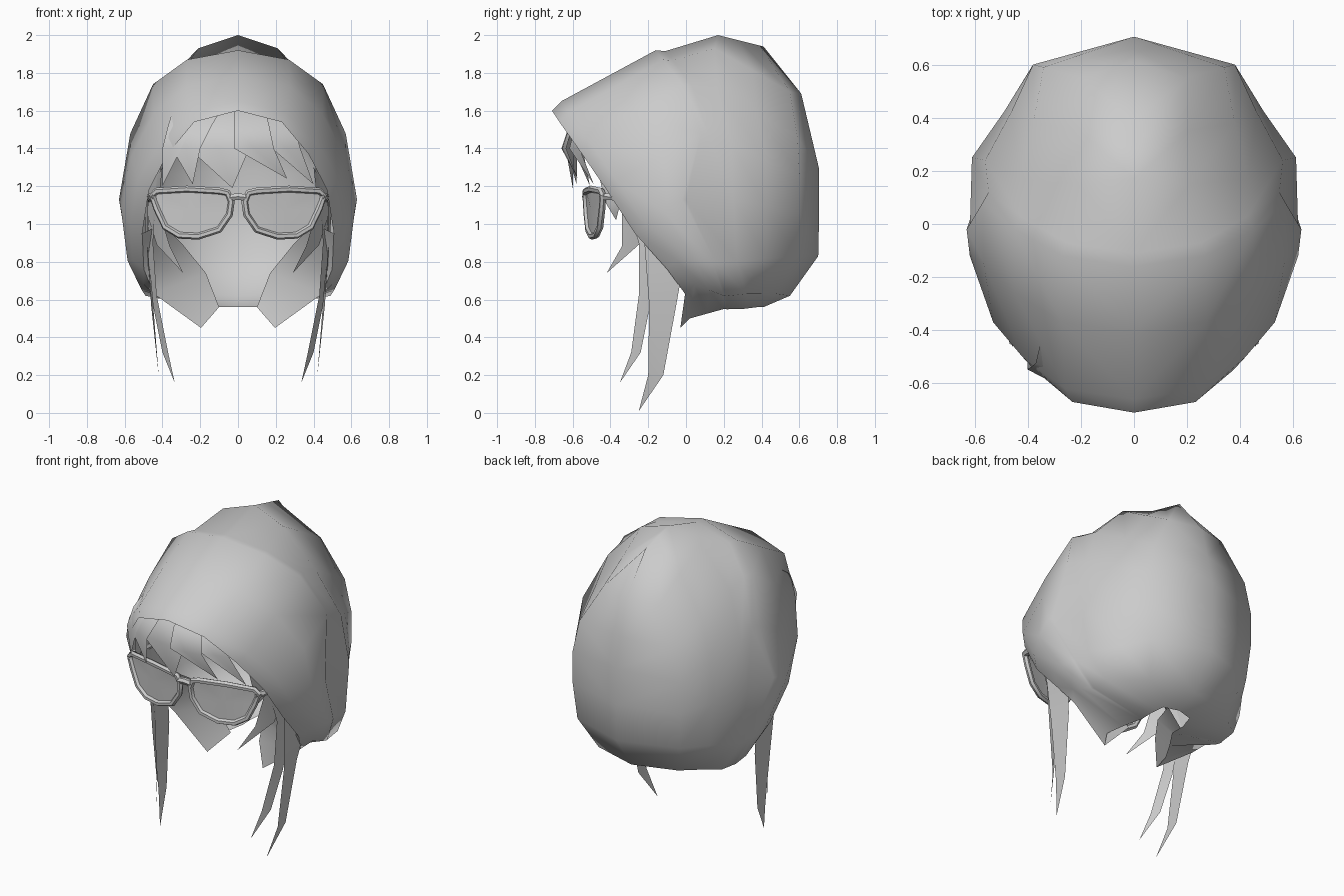
import bpy, bmesh, math
from mathutils import Vector

if "Cube" in bpy.data.objects:
    bpy.data.objects.remove(bpy.data.objects["Cube"])


def finish(obj, angle=60, mirror=True):
    bpy.ops.object.select_all(action='DESELECT')
    obj.select_set(True)
    bpy.context.view_layer.objects.active = obj
    bpy.ops.object.shade_smooth_by_angle(angle=math.radians(angle))
    if mirror:
        m = obj.modifiers.new("Mirror", 'MIRROR')
        m.merge_threshold = 0.002
    return obj


def sheet(name, rows, angle=60, mirror=True):
    """Quad sheet through rows of equally many points."""
    bm = bmesh.new()
    grid = [[bm.verts.new(p) for p in r] for r in rows]
    for a, b in zip(grid, grid[1:]):
        for i in range(len(a) - 1):
            bm.faces.new((a[i], a[i + 1], b[i + 1], b[i]))
    bmesh.ops.remove_doubles(bm, verts=bm.verts, dist=0.0005)
    bmesh.ops.recalc_face_normals(bm, faces=bm.faces)
    me = bpy.data.meshes.new(name)
    bm.to_mesh(me)
    bm.free()
    obj = bpy.data.objects.new(name, me)
    bpy.context.collection.objects.link(obj)
    return finish(obj, angle, mirror)


def tube(name, pts, radius, cyclic=False, mirror=True):
    """Low-sided tube along a path."""
    cu = bpy.data.curves.new(name, 'CURVE')
    cu.dimensions = '3D'
    cu.bevel_depth = radius
    cu.bevel_resolution = 1
    cu.use_fill_caps = True
    sp = cu.splines.new('POLY')
    sp.points.add(len(pts) - 1)
    for q, p in zip(sp.points, pts):
        q.co = (*p, 1)
    sp.use_cyclic_u = cyclic
    obj = bpy.data.objects.new(name, cu)
    bpy.context.collection.objects.link(obj)
    bpy.ops.object.select_all(action='DESELECT')
    obj.select_set(True)
    bpy.context.view_layer.objects.active = obj
    bpy.ops.object.convert(target='MESH')
    return finish(bpy.context.object, 50, mirror)


def V(pts):
    return [Vector(p) for p in pts]


# Hood: half sections running from the top centre line down to the neck
rim = V([(0, -.66, 1.65), (.26, -.62, 1.59), (.42, -.50, 1.42), (.53, -.37, 1.23),
         (.57, -.22, 1.0), (.56, -.05, .81), (.50, .045, .68), (.22, .02, .50)])
crease = V([(0, -.16, 1.92), (.27, -.12, 1.87), (.45, -.02, 1.74), (.57, .08, 1.48),
            (.63, -.02, 1.13), (.575, .14, .80), (.49, .20, .62), (.12, .2, .55)])
peak = V([(0, .17, 2.0), (.21, .15, 1.93), (.43, .17, 1.70), (.56, .24, 1.42),
          (.61, .25, 1.13), (.57, .27, .80), (.48, .32, .63), (.12, .3, .55)])
flank = V([(0, .39, 1.945), (.20, .55, 1.70), (.34, .59, 1.46), (.38, .60, 1.26),
           (.38, .60, 1.06), (.36, .58, .83), (.28, .48, .63), (.10, .38, .56)])
back = V([(0, .41, 1.94), (0, .61, 1.69), (0, .66, 1.48), (0, .705, 1.29),
          (0, .705, 1.06), (0, .70, .83), (0, .55, .62), (0, .41, .56)])
lip = [Vector((p.x * .89, p.y - .05, p.z - .05)) for p in rim]
# Small ledge where the front band ends, fading out down the sides
ledge = [Vector((p.x * (1 - .05 * f), p.y + .05 * f, p.z - .005 * f))
         for p, f in zip(crease, (1, 1, 1, .8, .4, .3, .3, .3))]


def between(a, b, wide):
    return [Vector(((p.x + q.x) / 2 * wide, (p.y + q.y) / 2, (p.z + q.z) / 2))
            for p, q in zip(a, b)]


sheet("hood", [lip, rim, between(rim, crease, 1.03), crease, ledge, peak,
               between(peak, flank, .985), flank, back])

# Folded collar flap inside the lower corner of the opening
edge = V([(.40, -.2, 1.0), (.30, -.05, .90), (.17, .01, .74), (.10, .07, .56)])
sheet("collar_flap", [lip[4:], edge])


# Glasses
def on_front(x, z):
    return Vector((x, -.535 + .45 * x * x + (1.2 - z) * .06, z))


outline = [on_front(x, z) for x, z in [
    (.055, 1.165), (.10, 1.175), (.27, 1.185), (.43, 1.175), (.455, 1.15), (.43, 1.08),
    (.385, .985), (.31, .94), (.21, .935), (.10, .97), (.045, 1.05), (.035, 1.12)]]
tube("glasses_rim", outline, .018, cyclic=True)
me = bpy.data.meshes.new("lens")
me.from_pydata(outline + [on_front(.24, 1.07)], [],
               [(i, (i + 1) % 12, 12) for i in range(12)])
lens = bpy.data.objects.new("lens", me)
bpy.context.collection.objects.link(lens)
finish(lens)
tube("glasses_bridge", [on_front(-.045, 1.14), on_front(0, 1.145), on_front(.045, 1.14)],
     .02, mirror=False)
tube("glasses_temple", [(.44, -.45, 1.145), (.46, -.42, 1.145), (.465, -.34, 1.14),
                        (.465, -.05, 1.12)], .02)


# Fringe locks: root span, middle span, tip
def fringe_point(x, z, layer):
    y = {1.62: -.48, 1.52: -.62, 1.40: -.66}.get(z, -.62)
    return Vector((x, y + .7 * x * x + layer, z))


locks = [((-.30, -.08), (-.35, -.20), (-.24, 1.21)),
         ((-.16, .12), (-.26, .06), (-.03, 1.19)),
         ((-.02, .14), (-.02, .19), (.26, 1.24)),
         ((.08, .26), (.18, .33), (.40, 1.21)),
         ((-.34, -.2), (-.40, -.30), (-.40, 1.20))]
for n, (root, middle, tip) in enumerate(locks):
    layer = (n % 2) * .02
    upper = [(r + m) / 2 for r, m in zip(root, middle)]
    rows = [[fringe_point(x, z, layer) for x in (s[0], sum(s) / 2, s[1])]
            for s, z in ((root, 1.62), (upper, 1.52), (middle, 1.40))]
    rows.append([fringe_point(*tip, layer)] * 3)
    sheet(f"fringe_lock_{n}", rows, mirror=False)

# Side locks: pairs of front and rear edge points, ending in a tip
sheet("long_front_lock", [
    [(.43, -.36, 1.25), (.48, -.18, 1.2)], [(.45, -.25, .9), (.48, -.14, .9)],
    [(.43, -.25, .62), (.45, -.19, .57)], [(.37, -.29, .32), (.40, -.24, .32)],
    [(.335, -.35, .16), (.335, -.35, .16)]])
sheet("long_rear_lock", [
    [(.46, -.25, 1.25), (.50, -.06, 1.2)], [(.48, -.22, .9), (.48, -.02, .75)],
    [(.46, -.195, .57), (.45, -.05, .58)], [(.42, -.20, .2), (.42, -.12, .2)],
    [(.375, -.25, .01), (.375, -.25, .01)]])
sheet("cheek_lock", [
    [(.41, -.42, 1.3), (.47, -.26, 1.25)], [(.42, -.34, 1.08), (.48, -.22, 1.05)],
    [(.36, -.34, .88), (.43, -.25, .89)], [(.29, -.42, .74), (.29, -.42, .74)]])
sheet("temple_lock", [
    [(.40, -.47, 1.3), (.43, -.36, 1.25)], [(.42, -.43, 1.12), (.44, -.35, 1.1)],
    [(.38, -.37, 1.02), (.38, -.37, 1.02)]])
